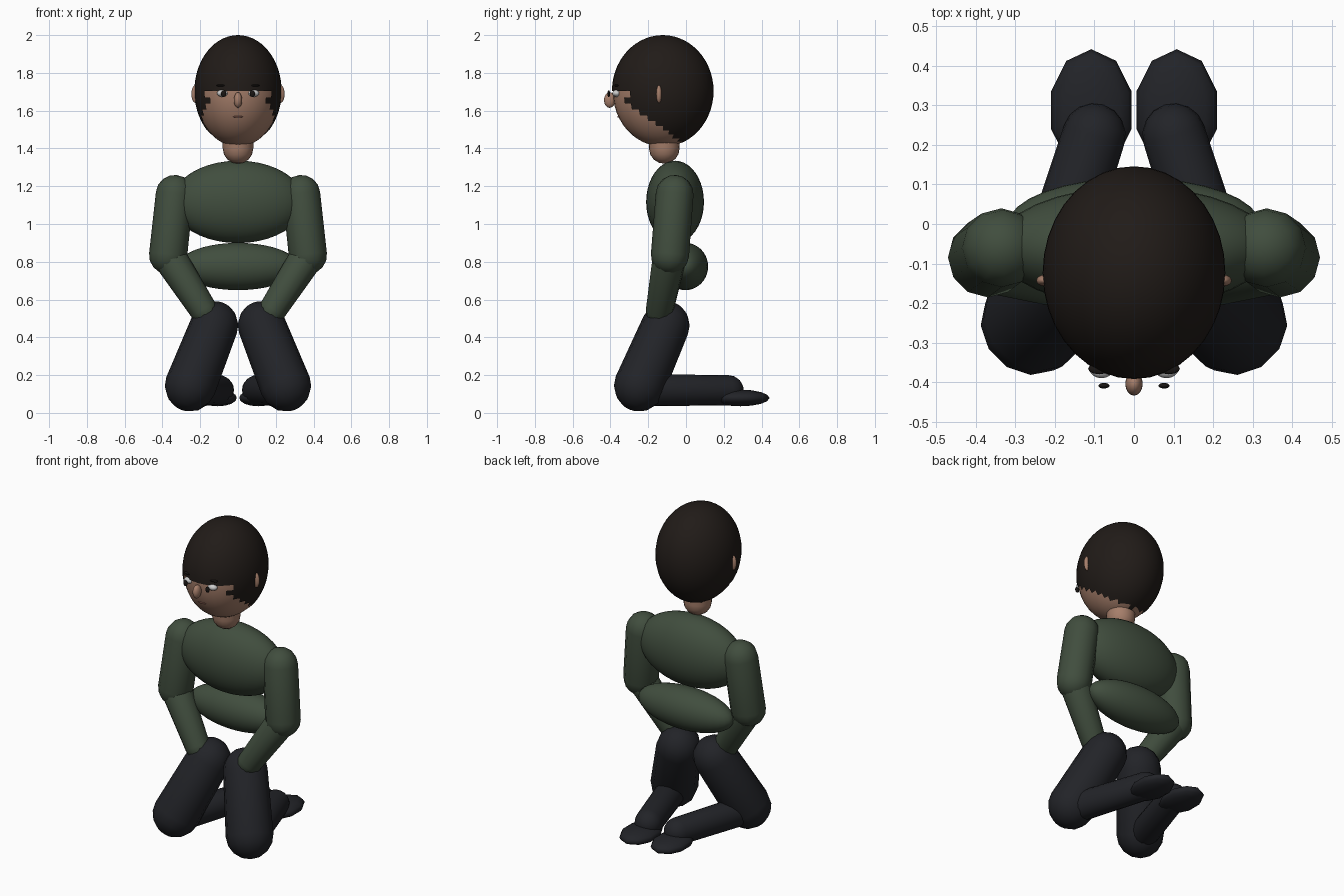
import bpy, bmesh, math
from mathutils import Vector, Matrix

if "Cube" in bpy.data.objects:
    bpy.data.objects.remove(bpy.data.objects["Cube"])


def material(name, rgb):
    m = bpy.data.materials.new(name)
    m.diffuse_color = (*rgb, 1)
    m.use_nodes = True
    m.node_tree.nodes["Principled BSDF"].inputs["Base Color"].default_value = m.diffuse_color
    return m


SKIN = material("skin", (0.38, 0.21, 0.145))
HAIR = material("dark_hair", (0.015, 0.011, 0.009))
GREEN = material("green_cloth", (0.052, 0.075, 0.048))
DARK = material("dark_cloth", (0.016, 0.017, 0.021))
WHITE = material("eye_white", (0.8, 0.8, 0.8))
BLACK = material("black", (0.01, 0.008, 0.007))
LIP = material("lip", (0.3, 0.13, 0.1))


def finish(bm, name, mat):
    for f in bm.faces:
        f.smooth = True
    me = bpy.data.meshes.new(name)
    bm.to_mesh(me)
    bm.free()
    me.materials.append(mat)
    ob = bpy.data.objects.new(name, me)
    bpy.context.collection.objects.link(ob)
    return ob


def ellipsoid(name, c, r, mat, seg=24, rings=16, keep=None):
    """Scaled ball; keep(centre) decides which faces stay."""
    bm = bmesh.new()
    bmesh.ops.create_uvsphere(bm, u_segments=seg, v_segments=rings, radius=1)
    bmesh.ops.transform(bm, verts=bm.verts,
                        matrix=Matrix.Translation(c) @ Matrix.Diagonal((*r, 1)))
    if keep:
        gone = [f for f in bm.faces if not keep(f.calc_center_median())]
        bmesh.ops.delete(bm, geom=gone, context='FACES')
    return finish(bm, name, mat)


def capsule(name, a, b, ra, rb, mat, seg=12):
    """Round-ended limb from a to b, radius ra to rb."""
    a, b = Vector(a), Vector(b)
    axis = b - a
    bm = bmesh.new()
    bmesh.ops.create_uvsphere(bm, u_segments=seg, v_segments=9, radius=1)
    for v in bm.verts:
        lat = math.asin(max(-1, min(1, v.co.z)))
        lon = math.atan2(v.co.y, v.co.x)
        t = max(0, (abs(lat) - math.radians(10)) * 90 / 80)
        r, base = (rb, axis.length) if lat > 0 else (ra, 0)
        v.co = (r * math.cos(t) * math.cos(lon), r * math.cos(t) * math.sin(lon),
                base + math.copysign(r * math.sin(t), lat))
    rot = Vector((0, 0, 1)).rotation_difference(axis).to_matrix().to_4x4()
    bmesh.ops.transform(bm, verts=bm.verts, matrix=Matrix.Translation(a) @ rot)
    return finish(bm, name, mat)


def hair_left(p):
    # fringe line in front, slanting down past the ears to the nape
    if p.y < -0.31:
        return p.z > 1.70
    return p.z > 1.43 + (-0.02 - p.y) * 0.75


# Head, hair and neck
ellipsoid("head", (0, -0.122, 1.70), (0.224, 0.265, 0.29), SKIN, 32, 24)
ellipsoid("hair", (0, -0.123, 1.704), (0.231, 0.269, 0.296), HAIR, 36, 28, hair_left)
capsule("neck", (0, -0.115, 1.40), (0, -0.12, 1.52), 0.081, 0.081, SKIN, 20)

# Torso
ellipsoid("chest", (0, -0.058, 1.117), (0.35, 0.153, 0.218), GREEN, 32, 20)
ellipsoid("belly", (0, -0.003, 0.775), (0.32, 0.12, 0.125), GREEN, 32, 20)

# Face centre
ellipsoid("nose", (0, -0.404, 1.656), (0.022, 0.03, 0.041), SKIN, 16, 12)
ellipsoid("mouth", (0, -0.352, 1.568), (0.028, 0.012, 0.005), LIP, 12, 8)

for side, s in (("left", -1), ("right", 1)):
    # Face features
    ellipsoid(side + "_ear", (s * 0.225, -0.143, 1.688), (0.022, 0.015, 0.047), SKIN, 16, 12)
    ellipsoid(side + "_eye", (s * 0.082, -0.367, 1.692), (0.03, 0.023, 0.019), WHITE, 16, 12)
    ellipsoid(side + "_pupil", (s * 0.076, -0.409, 1.69), (0.014, 0.007, 0.018), BLACK, 16, 12)
    ellipsoid(side + "_eyebrow", (s * 0.088, -0.366, 1.733), (0.028, 0.014, 0.006), BLACK, 12, 8)
    # Arm, hand tucked into the lap
    elbow = (s * 0.37, -0.085, 0.835)
    capsule(side + "_upper_arm", elbow, (s * 0.335, -0.06, 1.16), 0.101, 0.1, GREEN)
    capsule(side + "_forearm", elbow, (s * 0.18, -0.14, 0.54), 0.09, 0.073, GREEN)
    # Folded leg
    knee = (s * 0.252, -0.246, 0.143)
    capsule(side + "_thigh", knee, (s * 0.125, -0.107, 0.465), 0.136, 0.127, DARK)
    capsule(side + "_shin", (s * 0.25, -0.24, 0.12), (s * 0.101, 0.225, 0.12), 0.085, 0.08, DARK, 20)
    ellipsoid(side + "_foot", (s * 0.108, 0.288, 0.079), (0.107, 0.154, 0.044), DARK, 10, 8)
